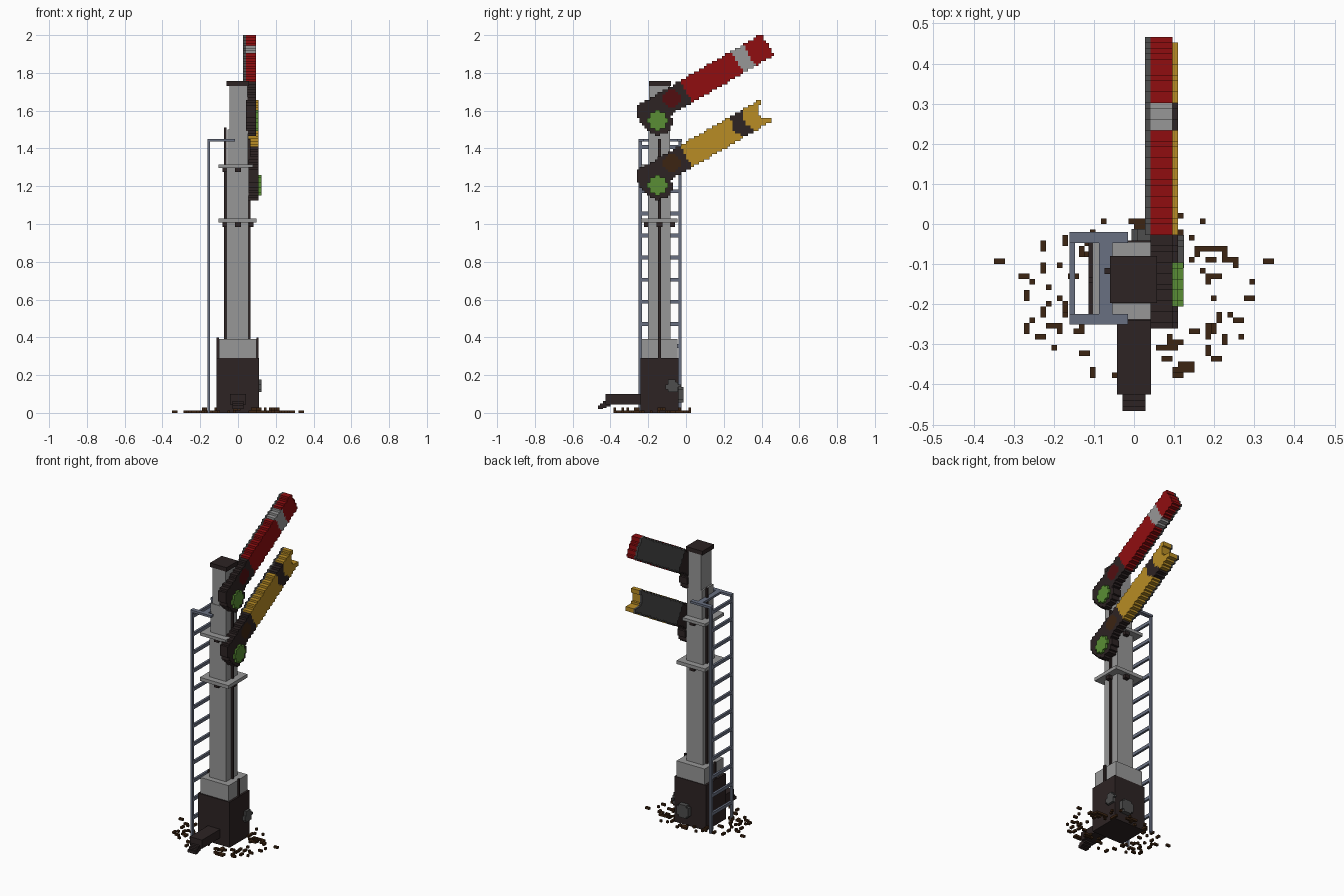
import bpy, bmesh, math, random
from mathutils import Vector

cube = bpy.data.objects.get("Cube")
if cube:
    bpy.data.objects.remove(cube, do_unlink=True)

V = 2 / 146          # block size
CY = -0.14           # post centre in y


def material(name, rgb):
    m = bpy.data.materials.new(name)
    m.use_nodes = True
    m.diffuse_color = (*rgb, 1)
    m.node_tree.nodes["Principled BSDF"].inputs["Base Color"].default_value = (*rgb, 1)
    return m


LIGHT = material("light grey", (0.31, 0.31, 0.31))
DARK = material("near black brown", (0.026, 0.017, 0.017))
RED = material("red", (0.28, 0.004, 0.005))
YELLOW = material("yellow", (0.48, 0.265, 0.018))
GREEN = material("green lens", (0.10, 0.27, 0.035))
RUBY = material("dark red lens", (0.085, 0.004, 0.005))
BROWN = material("earth brown", (0.045, 0.018, 0.006))
STEEL = material("blue grey steel", (0.14, 0.16, 0.22))
IRON = material("dark grey", (0.075, 0.075, 0.075))


def finish(name, bm, mats):
    bmesh.ops.recalc_face_normals(bm, faces=bm.faces)
    me = bpy.data.meshes.new(name)
    bm.to_mesh(me)
    bm.free()
    for m in mats:
        me.materials.append(m)
    ob = bpy.data.objects.new(name, me)
    bpy.context.collection.objects.link(ob)
    return ob


def boxes(name, mat, spans):
    """Each span is (x0, x1, y0, y1, z0, z1)."""
    bm = bmesh.new()
    for x0, x1, y0, y1, z0, z1 in spans:
        for v in bmesh.ops.create_cube(bm, size=1)["verts"]:
            v.co = Vector(((x0 + x1) / 2 + v.co.x * (x1 - x0),
                           (y0 + y1) / 2 + v.co.y * (y1 - y0),
                           (z0 + z1) / 2 + v.co.z * (z1 - z0)))
    return finish(name, bm, [mat])


def block_plate(name, x0, x1, mats, rule, back=0):
    """Blocky plate in the yz plane; rule(y, z) gives a material index or None."""
    cells = {}
    for j in range(-34, 34):
        for k in range(0, 146):
            i = rule((j + 0.5) * V, (k + 0.5) * V)
            if i is not None:
                cells[j, k] = i
    bm = bmesh.new()
    verts = {}

    def vert(x, j, k):
        if (x, j, k) not in verts:
            verts[x, j, k] = bm.verts.new((x, j * V, k * V))
        return verts[x, j, k]

    for (j, k), i in cells.items():
        ring = [(j, k), (j + 1, k), (j + 1, k + 1), (j, k + 1)]
        bm.faces.new([vert(x1, *c) for c in ring]).material_index = i
        bm.faces.new([vert(x0, *c) for c in reversed(ring)]).material_index = back
        for n, side in enumerate([(j, k - 1), (j + 1, k), (j, k + 1), (j - 1, k)]):
            if side not in cells:
                a, b = ring[n], ring[(n + 1) % 4]
                f = bm.faces.new([vert(x0, *a), vert(x0, *b), vert(x1, *b), vert(x1, *a)])
                f.material_index = i
    return finish(name, bm, mats)


def disc(cy, cz, r):
    return lambda y, z: 0 if math.hypot(y - cy, z - cz) < r else None


# Signal arms: tilted 30 degrees, rounded head around the lenses
HALF, LENGTH = 0.066, 0.5
C, S = math.cos(math.radians(30)), math.sin(math.radians(30))


def arm(prefix, x0, drop, colour, second_lens, fishtail):
    oz = 1.70 - drop

    def local(y, z):
        return y * C + (z - oz) * S, (z - oz) * C - y * S

    def blade(u, w):
        tip = LENGTH - (0.067 * (1 - abs(w) / HALF) if fishtail else 0)
        return 0 <= u <= tip and abs(w) <= HALF

    def rule(y, z):
        u, w = local(y, z)
        if blade(u, w):
            shift = 0.03 * (1 - abs(w) / HALF) if fishtail else 0
            if 0.313 < u + shift < 0.387:
                return 2
            return 1
        if -0.29 < u < 0 and -HALF < w < HALF:
            if math.hypot(u + 0.082, w - 0.007) < 0.046:
                return 3
            if (w - 0.03) - (u + 0.29) < 0 and math.hypot(u + 0.215, w) < 0.085 or u > -0.22:
                return 0
        if math.hypot(u + 0.206, w + 0.0575) < 0.077:
            return 0
        return None

    stripe = DARK if fishtail else LIGHT
    block_plate(prefix + "_arm", x0, x0 + 4 * V, [DARK, colour, stripe, second_lens], rule)
    block_plate(prefix + "_arm_back_plate", x0 - V, x0, [IRON],
                lambda y, z: 0 if blade(*local(y, z)) else None)
    block_plate(prefix + "_green_lens", x0 + 4 * V, x0 + 5 * V, [GREEN],
                disc(-0.15, 1.547 - drop, 0.05))


arm("upper", 3 * V, 0, RED, RUBY, False)
arm("lower", 4 * V, 25 * V, YELLOW, BROWN, True)

# Post, plinth and base
boxes("base", DARK, [(-0.113, 0.11, -0.242, -0.041, 0, 0.29)])
boxes("plinth", LIGHT, [(-0.1, 0.098, -0.235, -0.045, 0.29, 0.39)])
boxes("post", LIGHT, [(-0.062, 0.055, -0.2, -0.083, 0.39, 1.3),
                      (-0.055, 0.053, -0.198, -0.085, 1.3, 1.5),
                      (-0.045, 0.05, -0.195, -0.085, 1.5, 1.73)])
boxes("post_cap", DARK, [(-0.06, 0.057, -0.197, -0.08, 1.73, 1.756)])
boxes("post_bands", LIGHT, [(-0.103, 0.098, -0.238, -0.045, 1.008, 1.03),
                            (-0.103, 0.08, -0.238, -0.045, 1.297, 1.316)])

# Pipes running up the sides of the post and plinth
boxes("side_pipes", DARK, [(-0.073, -0.06, CY + 0.015, CY + 0.03, 0.39, 1.51),
                           (0.053, 0.066, CY - 0.007, CY + 0.007, 0.39, 1.45),
                           (0.098, 0.109, CY - 0.007, CY + 0.007, 0.29, 0.4),
                           (-0.113, -0.1, CY - 0.007, CY + 0.007, 0.29, 0.4)])

# Dark bolts under each band
bolts = []
for z in (0.985, 1.275):
    for d in (-1, 1):
        bolts.append((-0.015, 0.015, CY + d * 0.07 - 0.013, CY + d * 0.07 + 0.013, z, z + 0.024))
        bolts.append((d * 0.07 - 0.013, d * 0.07 + 0.013, CY - 0.015, CY + 0.015, z, z + 0.024))
boxes("band_bolts", DARK, bolts)

# Round covers on the base
block_plate("side_cover", 0.11, 0.125, [IRON], disc(-0.07, 0.14, 0.037))
cover = block_plate("back_cover", -0.012, 0.028, [IRON], disc(0, 0.095, 0.047))
cover.rotation_euler.z = math.pi / 2
cover.location = (0.035, -0.041, 0)

# Cable duct at the front with its stepped nose
boxes("cable_duct", DARK, [(-0.043, 0.043, -0.425, -0.24, 0.045, 0.1)])
boxes("duct_nose", DARK, [(-0.029, 0.029, -0.44, -0.4, 0.035, 0.062),
                          (-0.029, 0.029, -0.455, -0.42, 0.027, 0.05),
                          (-0.029, 0.029, -34 * V, -0.44, 0.02, 0.038)])

# Ladder with its top brackets
LX0, LX1 = -0.161, -0.147
boxes("ladder_stiles", STEEL, [(LX0, LX1, y, y + 0.017, 0, 1.45) for y in (-0.251, -0.041)])
boxes("ladder_rungs", STEEL, [(LX0, LX1, -0.24, -0.035, z, z + 0.02)
                              for z in [0.11 + 0.117 * i for i in range(12)]])
boxes("ladder_brackets", STEEL, [(LX0, -0.015, -0.251, -0.224, 1.436, 1.45),
                                 (LX0, -0.015, -0.047, -0.02, 1.436, 1.45),
                                 (-0.087, -0.053, -0.224, -0.047, 1.436, 1.45)])

# Loose ballast around the foot
random.seed(7)
stones = []
for n in range(95):
    a = random.uniform(0, 2 * math.pi)
    r = random.uniform(0.5, 1) ** 0.8
    x, y = 0.30 * r * math.cos(a), -0.185 + 0.215 * r * math.sin(a)
    x, y = round(x / V) * V, round(y / V) * V
    z = random.choice((0, 0, 0, V)) if abs(x) < 0.2 else 0
    lx, ly = random.choice(((1, 1), (2, 1), (1, 2)))
    stones.append((x, x + lx * V, y, y + ly * V, z, z + V))
stones += [(s * 0.335 - V, s * 0.335 + V, -0.1, -0.1 + V, 0, V) for s in (-1, 1)]
boxes("ballast_stones", BROWN, stones)
